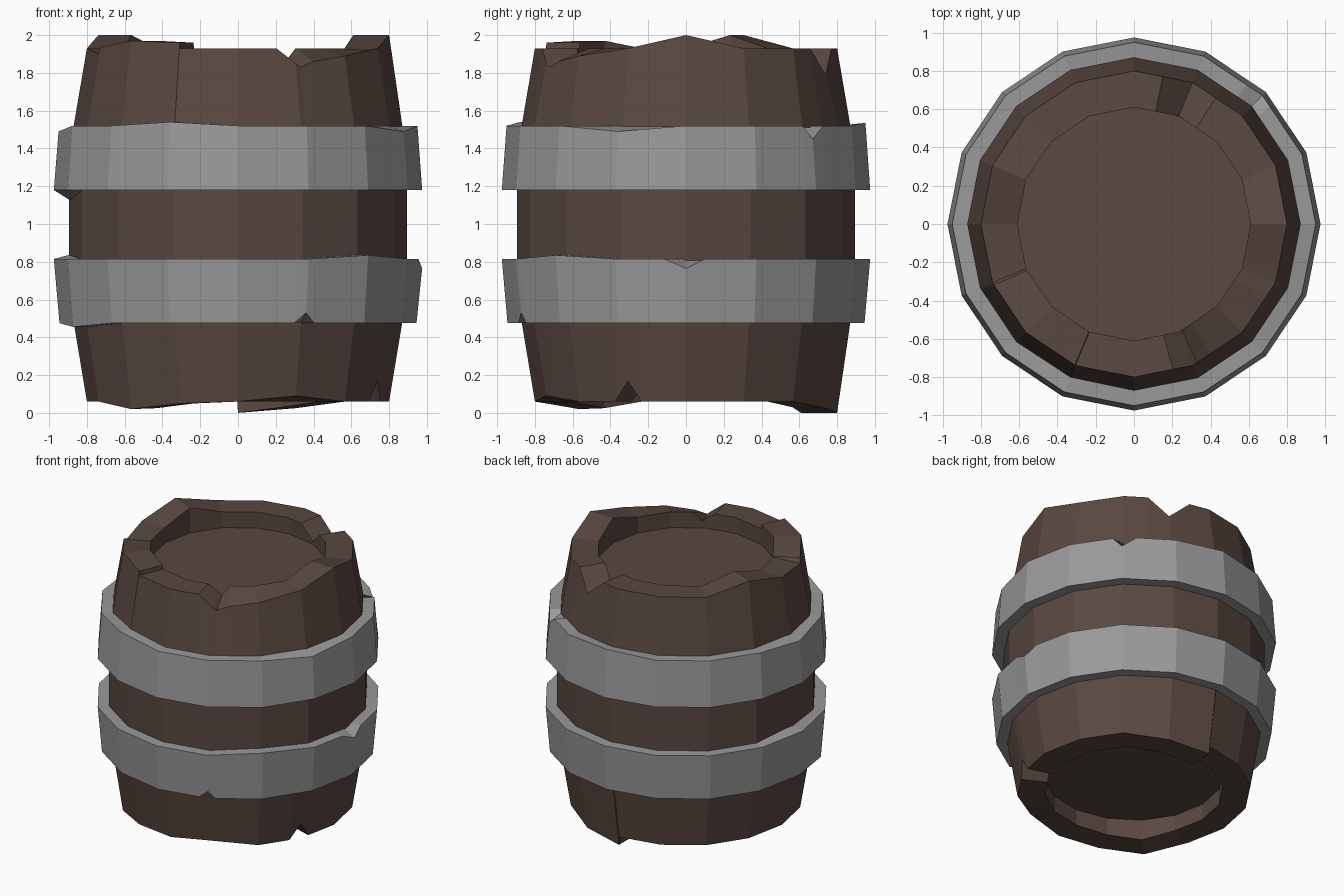
import bpy, bmesh, math

SIDES = 16
STEP = 360 / SIDES


def material(name, color):
    m = bpy.data.materials.new(name)
    m.diffuse_color = (*color, 1)
    return m


def facet_radius(r, a):
    # distance to the flat side of the 16-gon at angle a
    return r * math.cos(math.radians(STEP / 2)) / math.cos(math.radians(a % STEP - STEP / 2))


def height(a, base, chips):
    # base height with chipped columns, blended linearly between columns
    keys = {i * STEP: base for i in range(SIDES)}
    keys.update(chips)
    keys[360] = keys[0]
    ks = sorted(keys)
    for a0, a1 in zip(ks, ks[1:]):
        if a0 <= a <= a1:
            t = (a - a0) / (a1 - a0)
            return keys[a0] * (1 - t) + keys[a1] * t


def turned(name, profile, chips, mat, closed):
    # sweep a (radius, z) profile round 16 sides; chips = {profile index: {angle: z}}
    angles = {i * STEP for i in range(SIDES)}
    for c in chips.values():
        angles |= set(c)
    angles = sorted(angles)
    bm = bmesh.new()
    cols = []
    for a in angles:
        col = []
        for i, (r, z) in enumerate(profile):
            rr = facet_radius(r, a)
            col.append(bm.verts.new((rr * math.cos(math.radians(a)),
                                     rr * math.sin(math.radians(a)),
                                     height(a, z, chips.get(i, {})))))
        cols.append(col)
    n = len(profile)
    for k, c in enumerate(cols):
        d = cols[(k + 1) % len(cols)]
        for i in range(n if closed else n - 1):
            j = (i + 1) % n
            bm.faces.new((c[i], d[i], d[j], c[j]))
    if not closed:
        bm.faces.new([c[0] for c in cols])
        bm.faces.new([c[-1] for c in cols])
    bmesh.ops.recalc_face_normals(bm, faces=bm.faces)
    me = bpy.data.meshes.new(name)
    bm.to_mesh(me)
    bm.free()
    me.materials.append(mat)
    ob = bpy.data.objects.new(name, me)
    bpy.context.collection.objects.link(ob)
    return ob


wood = material("dark_wood", (0.10, 0.065, 0.052))
iron = material("grey_iron", (0.32, 0.32, 0.32))

# wooden body with recessed ends and chipped rims
body = [(0.61, 0.18), (0.61, 0.06), (0.80, 0.06), (0.87, 0.48), (0.895, 0.81),
        (0.895, 1.18), (0.87, 1.52), (0.80, 1.93), (0.61, 1.93), (0.61, 1.81)]
bottom_inner = {67.5: 0.03, 90: 0.0, 90.3: 0.06, 225: 0.025, 247.5: 0.05,
                331.5: 0.06, 337.5: 0.13, 342.5: 0.06}
bottom_outer = {67.5: 0.025, 90: 0.0, 90.3: 0.06, 225: 0.02, 247.5: 0.05,
                292.5: 0.09, 331.5: 0.06, 337.5: 0.17, 342.5: 0.06}
top_outer = {0: 2.0, 57: 1.93, 67.5: 1.79, 79: 1.93, 157.5: 2.0, 202.5: 1.90,
             203.5: 1.935, 225: 1.97, 247.3: 1.96, 247.5: 1.93, 285: 1.93,
             292.5: 1.85, 294.5: 1.83, 300.5: 1.86, 315: 1.89}
top_inner = {0: 2.0, 57: 1.93, 67.5: 1.83, 79: 1.93, 157.5: 2.0, 225: 1.97,
             247.3: 1.96, 247.5: 1.93, 285: 1.93, 292.5: 1.88, 294.5: 1.86, 300.5: 1.93}
turned("barrel_body", body,
       {1: bottom_inner, 2: bottom_outer, 7: top_outer, 8: top_inner}, wood, False)

# iron hoops: lower-outer, upper-outer, upper-inner, lower-inner corners
turned("upper_hoop", [(0.975, 1.18), (0.95, 1.52), (0.86, 1.52), (0.88, 1.18)],
       {1: {41: 1.52, 45: 1.45, 51: 1.52, 90: 1.535, 180: 1.49, 247.5: 1.54, 337.5: 1.49},
        2: {247.5: 1.54}, 3: {180: 1.12}}, iron, True)
turned("lower_hoop", [(0.945, 0.475), (0.975, 0.815), (0.88, 0.815), (0.86, 0.475)],
       {0: {202.5: 0.455, 288.5: 0.475, 292.5: 0.53, 295.5: 0.475},
        1: {0: 0.765, 6: 0.815, 315: 0.835, 353: 0.815},
        2: {180: 0.84, 315: 0.835}, 3: {202.5: 0.455}}, iron, True)
